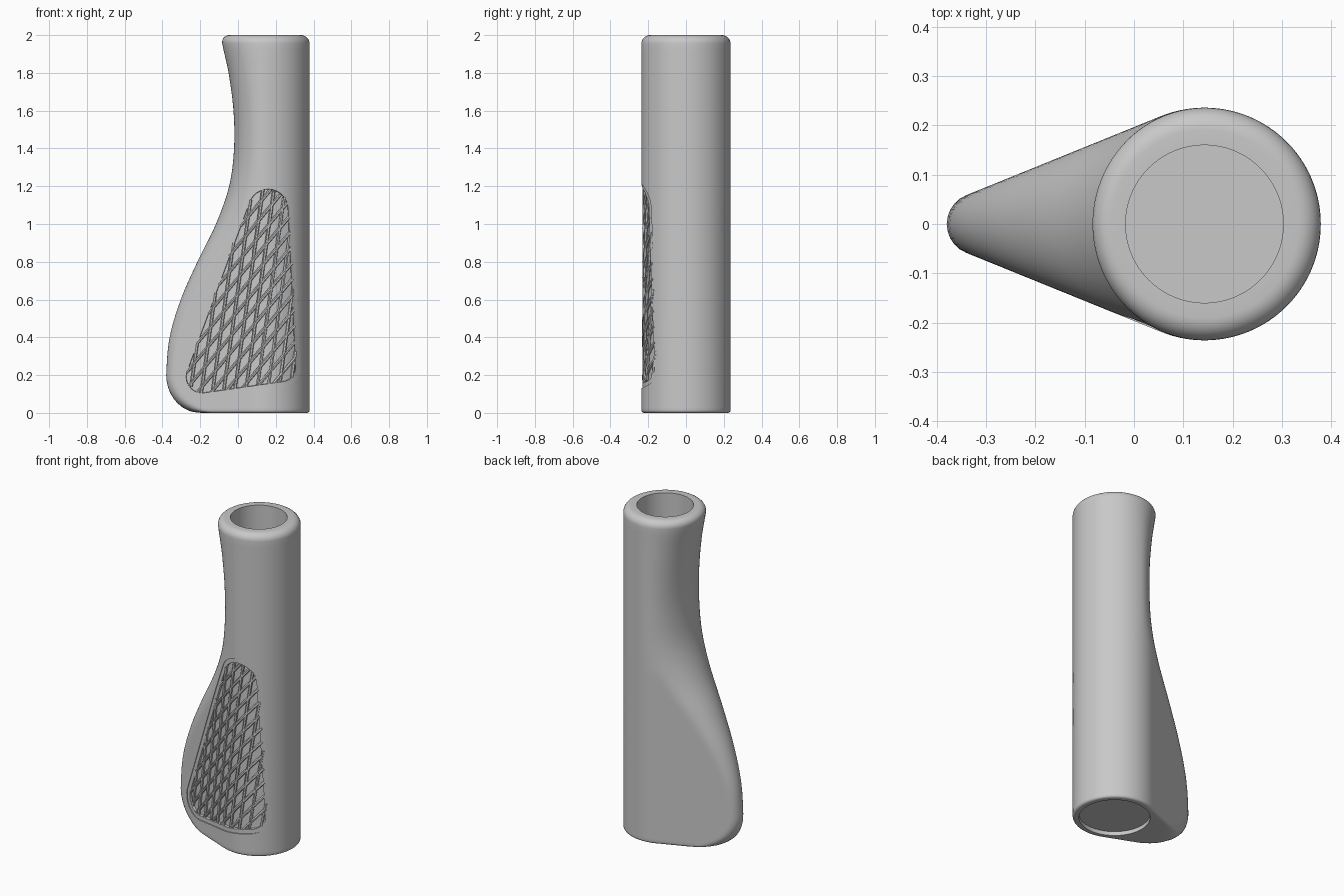
import bpy, bmesh, math
from mathutils import Vector

if "Cube" in bpy.data.objects:
    bpy.data.objects.remove(bpy.data.objects["Cube"])

# Main dimensions
AXIS_X, RADIUS, TAPER = 0.143, 0.236, 0.376
HOLE, PLUG, TOP_ROUND, BASE_ROUND = 0.16, 0.2, 0.045, 0.015
SIDES = 128
# Palm edge of the grip, one value every 0.2 of height from 0.2 up
EDGE = [-0.38, -0.362, -0.303, -0.215, -0.117, -0.047, -0.021, -0.024, -0.05, -0.09]
# Textured panel: three corner circles (x, z, radius)
PANEL = [(0.16, 1.08, 0.13), (0.23, 0.24, 0.1), (-0.19, 0.19, 0.11)]
DIRECTIONS = [(math.cos(2 * math.pi * i / 180), math.sin(2 * math.pi * i / 180))
              for i in range(180)]

rubber = bpy.data.materials.new("grey rubber")
rubber.use_nodes = True
rubber.diffuse_color = (0.58, 0.58, 0.58, 1)
rubber.node_tree.nodes["Principled BSDF"].inputs["Base Color"].default_value = (0.58, 0.58, 0.58, 1)


def reach(circles, u):
    return max(x * u[0] + y * u[1] + r for x, y, r in circles)


def outline(circles, count):
    """Evenly spaced points on the hull of some circles."""
    pts = []
    for u in DIRECTIONS:
        x, y, r = max(circles, key=lambda c: c[0] * u[0] + c[1] * u[1] + c[2])
        pts.append(Vector((x + r * u[0], y + r * u[1])))
    pts.append(pts[0])
    lengths = [(b - a).length for a, b in zip(pts, pts[1:])]
    step, result, i, start = sum(lengths) / count, [], 0, 0.0
    for k in range(count):
        while i < len(lengths) - 1 and start + lengths[i] < k * step:
            start += lengths[i]
            i += 1
        result.append(pts[i].lerp(pts[i + 1], (k * step - start) / max(lengths[i], 1e-9)))
    return result


def inside(circles, p):
    return all(p[0] * u[0] + p[1] * u[1] <= reach(circles, u) for u in DIRECTIONS)


def palm_edge(z):
    if z < 0.2:
        return -0.2 - 0.18 * math.sqrt(max(0, 1 - (1 - z / 0.2) ** 2))
    f = (z - 0.2) / 0.2
    i = min(int(f), len(EDGE) - 2)
    f -= i
    a, b, c, d = (EDGE[min(max(i + k, 0), len(EDGE) - 1)] for k in (-1, 0, 1, 2))
    return b + 0.5 * f * (c - a + f * (2 * a - 5 * b + 4 * c - d + f * (3 * (b - c) + d - a)))


def section(z, inset=0.0):
    """Circles of the teardrop section, and the squeeze of its palm side."""
    t = palm_edge(z)
    nose = min(AXIS_X, (t + RADIUS - TAPER * AXIS_X) / (1 - TAPER))
    r = RADIUS - TAPER * (AXIS_X - nose)
    squeeze = min(1, (AXIS_X - t) / RADIUS)
    return [(AXIS_X, 0, RADIUS - inset), (nose, 0, r - inset)], squeeze


def section_ring(z, inset=0.0):
    circles, squeeze = section(z, inset)
    return [(AXIS_X + (p.x - AXIS_X) * (squeeze if p.x < AXIS_X else 1), p.y, z)
            for p in outline(circles, SIDES)]


def circle_ring(z, r):
    return [(p.x, p.y, z) for p in outline([(AXIS_X, 0, r)], SIDES)]


def front_surface(x, z):
    circles, squeeze = section(z)
    if x < AXIS_X:
        x = AXIS_X + (x - AXIS_X) / squeeze
    return -min((reach(circles, u) - x * u[0]) / u[1] for u in DIRECTIONS if u[1] > 0.01)


def skin(name, rings):
    """Closed solid through a series of rings."""
    bm = bmesh.new()
    loops = [[bm.verts.new(p) for p in ring] for ring in rings]
    for a, b in zip(loops, loops[1:]):
        n = len(a)
        for i in range(n):
            bm.faces.new((a[i], a[(i + 1) % n], b[(i + 1) % n], b[i]))
    bm.faces.new(loops[0])
    bm.faces.new(loops[-1])
    bmesh.ops.recalc_face_normals(bm, faces=bm.faces)
    mesh = bpy.data.meshes.new(name)
    bm.to_mesh(mesh)
    bm.free()
    mesh.materials.append(rubber)
    obj = bpy.data.objects.new(name, mesh)
    bpy.context.collection.objects.link(obj)
    return obj


def select(obj):
    bpy.ops.object.select_all(action="DESELECT")
    obj.select_set(True)
    bpy.context.view_layer.objects.active = obj


# Grip body: recessed base, rounded lower edge, swept sides, rounded top, bore
rings = [circle_ring(0.025, PLUG), circle_ring(0, PLUG)]
for i in range(5):
    a = math.pi / 2 * i / 4
    rings.append(section_ring(BASE_ROUND * (1 - math.cos(a)), BASE_ROUND * (1 - math.sin(a))))
rings += [section_ring(0.03 + 0.17 * i / 8) for i in range(8)]
top = 2 - TOP_ROUND
rings += [section_ring(0.2 + (top - 0.2) * i / 48) for i in range(48)]
for i in range(8):
    a = math.pi / 2 * i / 7
    rings.append(section_ring(top + TOP_ROUND * math.sin(a), TOP_ROUND * (1 - math.cos(a))))
rings += [circle_ring(2, HOLE), circle_ring(0.06, HOLE)]
body = skin("grip_body", rings)


# Panel recess: a shallow ledge around a deeper floor that follows the surface
def panel_ring(inset, depth, scale=1.0):
    pts = outline([(x, z, r - inset) for x, z, r in PANEL], 120)
    mid = Vector((0.08, 0.5))
    pts = [mid + (p - mid) * scale for p in pts]
    return [(p.x, front_surface(p.x, p.y) + depth, p.y) for p in pts]


rings = [[(x, -0.4, z) for x, y, z in panel_ring(0, 0)], panel_ring(0, 0.006),
         panel_ring(0.025, 0.006), panel_ring(0.027, 0.022)]
rings += [panel_ring(0.027, 0.022, s) for s in (0.85, 0.7, 0.5, 0.3, 0.1)]
cutter = skin("panel_cutter", rings)
cutter.hide_render = True
cut = body.modifiers.new("panel_recess", "BOOLEAN")
cut.operation, cut.solver, cut.object = "DIFFERENCE", "EXACT", cutter
select(body)
bpy.ops.object.modifier_apply(modifier=cut.name)
bpy.data.objects.remove(cutter)
bpy.ops.object.shade_smooth_by_angle(angle=math.radians(30))

# Crossed ribs lying on the panel floor
curve = bpy.data.curves.new("panel_ribs", "CURVE")
curve.dimensions = "3D"
curve.bevel_depth = 0.009
curve.bevel_resolution = 1
curve.use_fill_caps = True
curve.materials.append(rubber)
field = [(x, z, r - 0.022) for x, z, r in PANEL]


def add_rib(pts):
    if len(pts) < 2:
        return
    spline = curve.splines.new("POLY")
    spline.points.add(len(pts) - 1)
    for point, (x, z) in zip(spline.points, pts):
        point.co = (x, front_surface(x, z) + 0.013, z, 1)


for angle, gap in ((82, 0.058), (50, 0.056)):
    along = Vector((math.cos(math.radians(angle)), math.sin(math.radians(angle))))
    across = Vector((-along.y, along.x))
    for i in range(-16, 17):
        run = []
        for k in range(-60, 61):
            p = Vector((0.05, 0.6)) + across * (i * gap) + along * (k * 0.0125)
            if inside(field, p):
                run.append(p)
        add_rib(run)

ribs = bpy.data.objects.new("panel_ribs", curve)
bpy.context.collection.objects.link(ribs)
select(ribs)
bpy.ops.object.convert(target="MESH")
bpy.ops.object.shade_smooth_by_angle(angle=math.radians(50))
